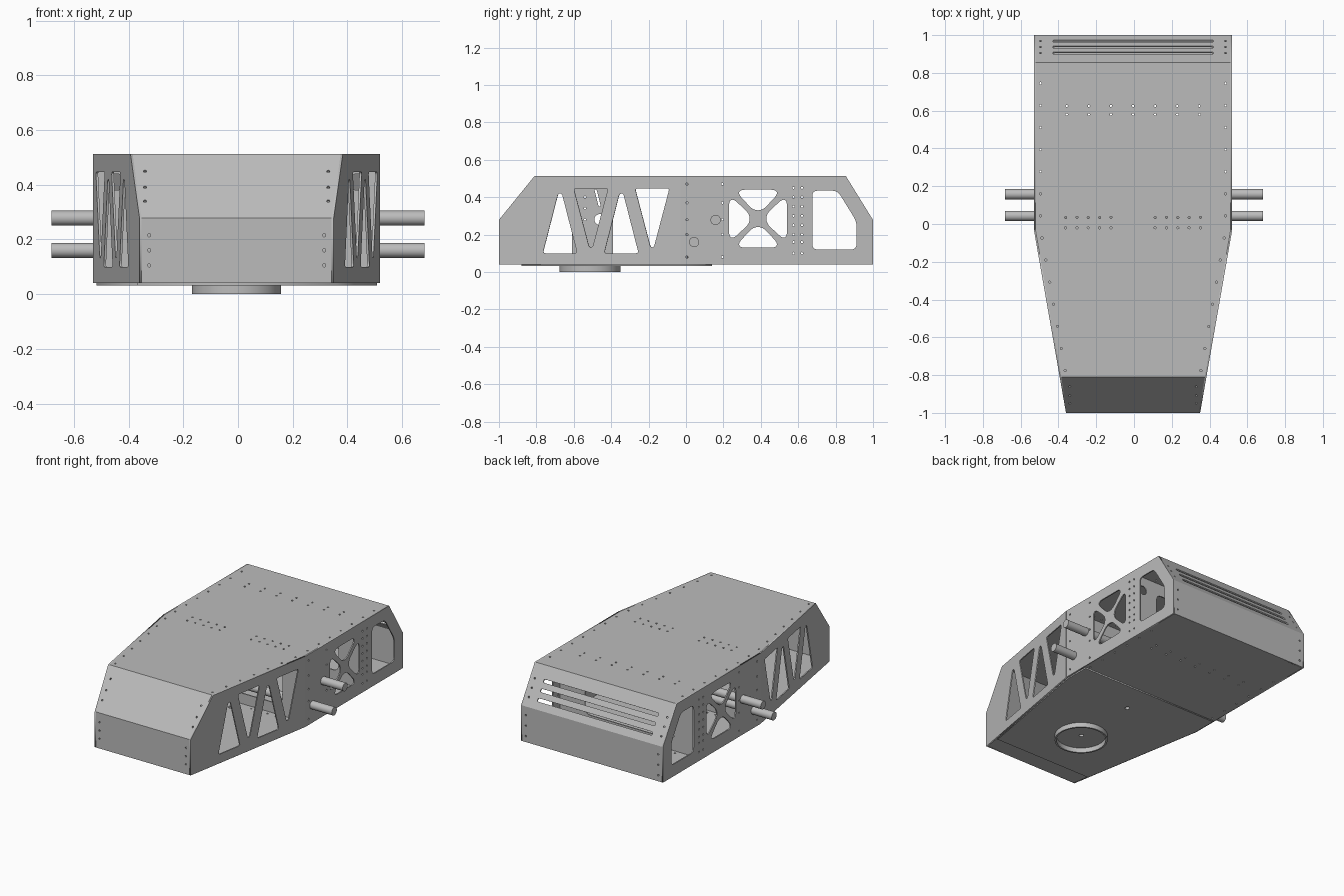
import bpy, bmesh, math
from mathutils import Matrix, Vector

if "Cube" in bpy.data.objects:
    bpy.data.objects.remove(bpy.data.objects["Cube"])

grey = bpy.data.materials.new("sheet metal grey")
grey.use_nodes = True
COLOUR = (0.5, 0.5, 0.5, 1)
grey.diffuse_color = COLOUR
grey.node_tree.nodes["Principled BSDF"].inputs["Base Color"].default_value = COLOUR

T = 0.004                  # half the sheet thickness
XC = -0.005                # centre line of the hull
BEND = -0.03               # where the sides start to taper
SLOPE = 0.17 / 0.97
FLOOR, WAIST, ROOF = 0.04, 0.278, 0.512
X, Y, Z = Vector((1, 0, 0)), Vector((0, 1, 0)), Vector((0, 0, 1))


def half_width(y):
    return 0.525 - max(0, BEND - y) * SLOPE


def circle(u, v, r, n=10):
    return [(u + r * math.cos(2 * math.pi * i / n), v + r * math.sin(2 * math.pi * i / n))
            for i in range(n)]


def rivets(us, vs):
    return [circle(u, v, 0.006, 8) for u in us for v in vs]


def rounded(points, r, n=4):
    """Polygon with each corner replaced by a small curve."""
    out = []
    for i, p in enumerate(points):
        p, a, b = Vector(p), Vector(points[i - 1]), Vector(points[(i + 1) % len(points)])
        s, e = (p + (q - p).normalized() * min(r, (q - p).length * 0.45) for q in (a, b))
        for k in range(n + 1):
            t = k / n
            out.append(tuple(s * (1 - t) ** 2 + p * 2 * t * (1 - t) + e * t * t))
    return out


def panel(name, outline, holes, origin, u, v, half=T):
    """Flat sheet with cut-outs, placed on the plane spanned by u and v."""
    curve = bpy.data.curves.new(name, "CURVE")
    curve.dimensions, curve.fill_mode, curve.extrude = "2D", "BOTH", half
    for loop in [outline] + holes:
        spline = curve.splines.new("POLY")
        spline.points.add(len(loop) - 1)
        spline.use_cyclic_u = True
        for point, (a, b) in zip(spline.points, loop):
            point.co = (a, b, 0, 1)
    temp = bpy.data.objects.new(name + "_outline", curve)
    bpy.context.collection.objects.link(temp)
    mesh = bpy.data.meshes.new_from_object(
        temp.evaluated_get(bpy.context.evaluated_depsgraph_get()))
    bpy.data.objects.remove(temp)
    w = u.cross(v).normalized()
    mesh.transform(Matrix((u, v, w)).transposed().to_4x4())
    bm = bmesh.new()
    bm.from_mesh(mesh)
    bmesh.ops.remove_doubles(bm, verts=bm.verts, dist=1e-5)
    bmesh.ops.recalc_face_normals(bm, faces=bm.faces)
    bm.to_mesh(mesh)
    bm.free()
    mesh.name = name
    mesh.materials.clear()
    mesh.materials.append(grey)
    ob = bpy.data.objects.new(name, mesh)
    ob.location = origin
    bpy.context.collection.objects.link(ob)
    return ob


def cylinder(name, r, depth, location, rotation=(0, 0, 0)):
    bpy.ops.mesh.primitive_cylinder_add(vertices=48, radius=r, depth=depth,
                                        location=location, rotation=rotation)
    ob = bpy.context.object
    ob.name = name
    ob.data.materials.append(grey)
    bpy.ops.object.shade_smooth_by_angle()


# Side panel cut-outs: zigzag truss, cross-braced window, rear window
truss = []
for base in (-0.765, -0.437):
    truss.append(rounded([(base, 0.1), (base + 0.184, 0.1),
                          (base + 0.102, 0.42), (base + 0.082, 0.42)], 0.015))
    truss.append(rounded([(base + 0.165, 0.447), (base + 0.349, 0.447),
                          (base + 0.266, 0.132), (base + 0.248, 0.132)], 0.015))

wedge = [(-0.095, 0.155), (0.095, 0.155), (0.105, 0.13), (0.025, 0.045), (-0.025, 0.045), (-0.105, 0.13)]
brace = []
for turn in range(4):
    rot = Matrix.Rotation(turn * math.pi / 2, 2)
    brace.append(rounded([tuple(rot @ Vector(p) + Vector((0.385, 0.285))) for p in wedge], 0.03))

rear_window = rounded([(0.675, 0.12), (0.912, 0.12), (0.912, 0.27),
                       (0.81, 0.435), (0.675, 0.435)], 0.03)
side_rivets = (rivets([0.005, 0.195], [0.08, 0.2, 0.28, 0.37, 0.47])
               + rivets([0.575, 0.62], [0.1, 0.16, 0.2, 0.25, 0.3, 0.35, 0.4, 0.45]))

for s, side in ((1, "left"), (-1, "right")):
    at_bend = Vector((XC + s * (0.525 - T), 0, 0))
    panel(side + "_rear_side",
          [(BEND, FLOOR), (1, FLOOR), (1, WAIST), (0.855, ROOF), (BEND, ROOF)],
          brace + [rear_window] + side_rivets, at_bend, Y, Z)
    # The front side leans inwards, keeping its lengths along y
    panel(side + "_front_side",
          [(BEND, FLOOR), (BEND, ROOF), (-0.81, ROOF), (-1, WAIST), (-1, FLOOR)],
          truss, at_bend - Vector((s * BEND * SLOPE, 0, 0)) + Vector((s * SLOPE * 0, 0, 0)),
          Y + X * s * SLOPE, Z)


def plan(y0, y1, inset):
    ys = [y0, BEND, y1]
    return ([(half_width(y) - inset, y) for y in ys]
            + [(inset - half_width(y), y) for y in reversed(ys)])


# Roof and floor sheets with rivet rows
edge_rivets = []
for s in (-1, 1):
    for y in [0.745 - 0.117 * i for i in range(14)]:
        edge_rivets += rivets([s * (half_width(y) - 0.035)], [y])
cross_rivets = (rivets([0.117 * i for i in range(-3, 4)], [0.58, 0.625])
                + rivets([s * (0.117 + 0.06 * i) for i in range(5) for s in (-1, 1)], [-0.02, 0.035]))
panel("roof", plan(-0.81, 0.855, 2 * T), edge_rivets + cross_rivets, (XC, 0, ROOF - T), X, Y)
panel("floor", plan(-0.998, 0.998, 2 * T),
      edge_rivets + cross_rivets + [circle(0, -0.51, 0.015), circle(0, -0.07, 0.015)],
      (XC, 0, FLOOR + T), X, Y)
panel("belly_plate", plan(-0.88, 0.14, 0.012),
      [circle(0, -0.51, 0.015), circle(0, -0.07, 0.015)], (XC, 0, FLOOR - T), X, Y)


def end_panel(name, y0, z0, y1, z1, holes):
    """Sheet across the hull between two heights; v runs up the sheet."""
    v = Vector((0, y1 - y0, z1 - z0))
    a, b = half_width(y0) - 2 * T, half_width(y1) - 2 * T
    inward = X.cross(v.normalized()) * T
    if inward.y * y0 > 0:
        inward = -inward
    panel(name, [(-a, 0), (a, 0), (b, v.length), (-b, v.length)], holes,
          Vector((XC, y0, z0)) + inward, X, v.normalized())


# Nose and tail sheets
end_panel("nose_lower", -1, FLOOR, -1, WAIST, rivets([-0.32, 0.32], [0.065, 0.12, 0.175]))
end_panel("nose_slope", -1, WAIST, -0.81, ROOF, rivets([-0.335, 0.335], [0.08, 0.145, 0.22]))
end_panel("tail_lower", 1, FLOOR, 1, WAIST, rivets([-0.49, 0.49], [0.04, 0.11, 0.18]))
slots = [rounded([(-0.425, v - 0.011), (0.425, v - 0.011), (0.425, v + 0.011), (-0.425, v + 0.011)], 0.011)
         for v in (0.06, 0.12, 0.18)]
end_panel("tail_slope", 1, WAIST, 0.855, ROOF,
          slots + rivets([-0.49, 0.49], [0.06, 0.12, 0.18]))

# Inner bulkheads and mounting plate
for name, y in (("middle_bulkhead", 0.008), ("rear_bulkhead", 0.6)):
    panel(name, [(-0.515, 0.05), (0.515, 0.05), (0.515, 0.5), (-0.515, 0.5)],
          [circle(s * 0.44, 0.41, 0.03, 20) for s in (-1, 1)]
          + [rounded([(-0.33, 0.12), (0.33, 0.12), (0.33, 0.42), (-0.33, 0.42)], 0.04)],
          (XC, y, 0), X, Z)
panel("mounting_plate", [(-0.61, 0.05), (-0.39, 0.05), (-0.39, 0.5), (-0.61, 0.5)],
      [circle(-0.46, 0.28, 0.03, 20),
       rounded([(-0.49, 0.44), (-0.478, 0.44), (-0.455, 0.35), (-0.467, 0.35)], 0.006)]
      + rivets([-0.54], [0.28, 0.34, 0.4]), (XC, 0, 0), Y, Z)

# Cross tubes and belly ring
for name, y, z in (("front_tube", 0.043, 0.16), ("rear_tube", 0.158, 0.278)):
    cylinder(name, 0.027, 1.365, (0, y, z), (0, math.pi / 2, 0))
ring = panel("belly_ring", circle(0, 0, 0.163, 64), [circle(0, 0, 0.152, 64)],
             (XC, -0.513, 0.018), X, Y, 0.018)
for face in ring.data.polygons:
    face.use_smooth = abs(face.normal.z) < 0.5
ring.data.set_sharp_from_angle(angle=math.radians(30))
